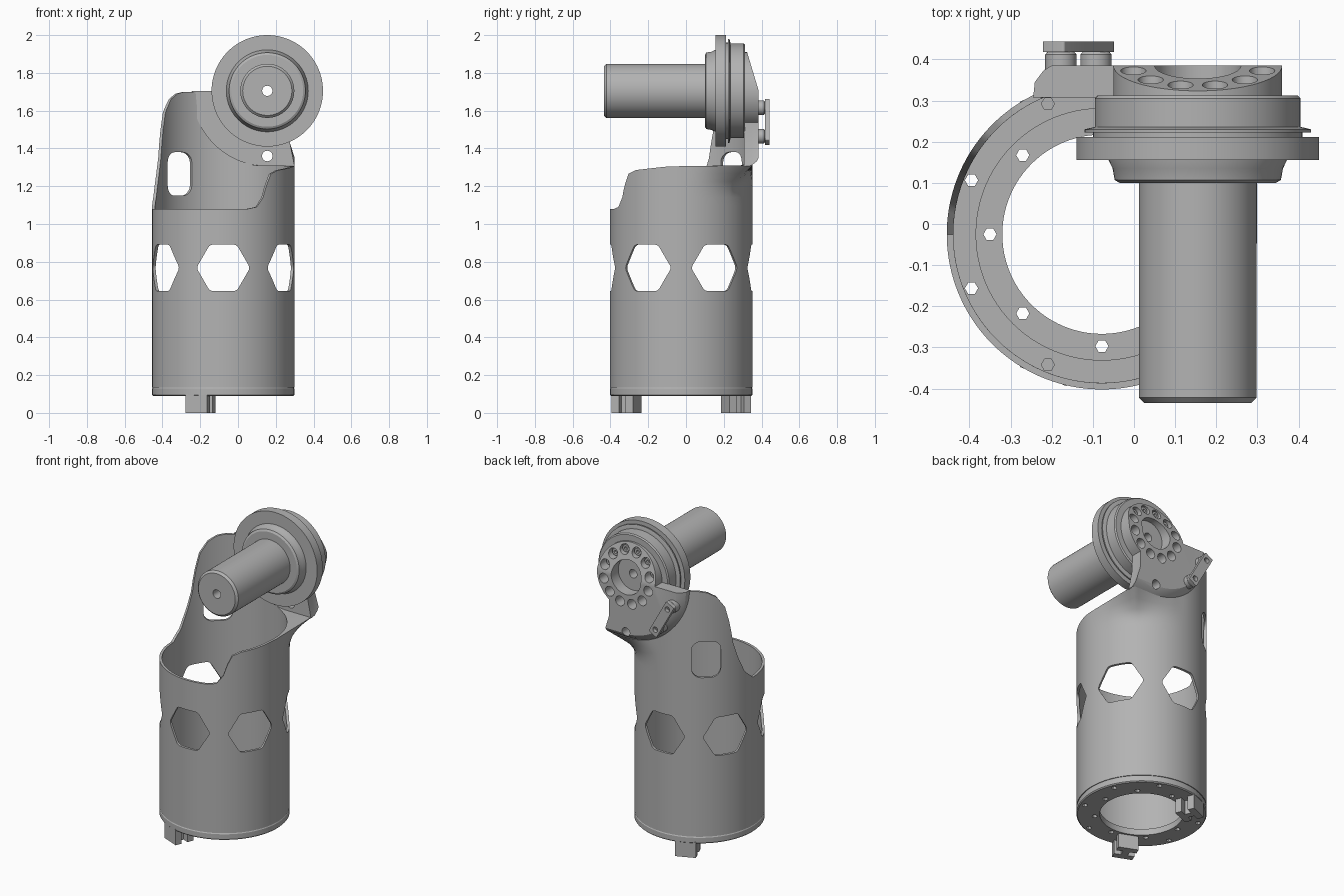
import bpy, bmesh, math
from math import sin, cos, pi, radians
from mathutils import Matrix, Vector

if "Cube" in bpy.data.objects:
    bpy.data.objects.remove(bpy.data.objects["Cube"])

grey = bpy.data.materials.new("machined_grey")
grey.use_nodes = True
grey.diffuse_color = (0.45, 0.45, 0.45, 1)
grey.node_tree.nodes["Principled BSDF"].inputs["Base Color"].default_value = (0.45, 0.45, 0.45, 1)

TX, TY, R, RIN = -0.078, -0.025, 0.377, 0.361   # tube axis and radii
JX, JZ = 0.155, 1.705                            # joint axis


def finish(name, bm):
    bmesh.ops.recalc_face_normals(bm, faces=bm.faces[:])
    me = bpy.data.meshes.new(name)
    bm.to_mesh(me)
    bm.free()
    me.materials.append(grey)
    ob = bpy.data.objects.new(name, me)
    bpy.context.collection.objects.link(ob)
    return ob


def rings_mesh(bm, rings, closed):
    """Skin a list of closed point rings; join last to first if closed, else cap."""
    vs = [[bm.verts.new(p) for p in ring] for ring in rings]
    n = len(vs[0])
    for i in range(len(vs) if closed else len(vs) - 1):
        a, b = vs[i], vs[(i + 1) % len(vs)]
        for j in range(n):
            k = (j + 1) % n
            bm.faces.new((a[j], a[k], b[k], b[j]))
    if not closed:
        bm.faces.new(vs[0][::-1])
        bm.faces.new(vs[-1])


def frame(origin, u, v, w):
    return Matrix.Translation(origin) @ Matrix((u, v, w)).transposed().to_4x4()


def radial(deg, z):
    a = radians(deg)
    return frame((TX, TY, z), (-sin(a), cos(a), 0), (0, 0, 1), (cos(a), sin(a), 0))


def along_y(x, z):
    return frame((x, 0, z), (1, 0, 0), (0, 0, 1), (0, 1, 0))


def prism(name, pts, mat, lo, hi):
    bm = bmesh.new()
    rings_mesh(bm, [[mat @ Vector((x, y, h)) for x, y in pts] for h in (lo, hi)], False)
    return finish(name, bm)


def lathe(name, profile, mat, seg=96):
    bm = bmesh.new()
    rings_mesh(bm, [[mat @ Vector((r * cos(2 * pi * i / seg), r * sin(2 * pi * i / seg), h))
                     for i in range(seg)] for r, h in profile], True)
    return finish(name, bm)


def circle(r, n=24, x=0, y=0):
    return [(x + r * cos(2 * pi * i / n), y + r * sin(2 * pi * i / n)) for i in range(n)]


def rounded(corners, rho, steps=4):
    """Convex counter-clockwise outline with each corner swollen by an arc."""
    out, n = [], len(corners)
    for i, (x, y) in enumerate(corners):
        p, q = corners[i - 1], corners[(i + 1) % n]
        a = math.atan2(y - p[1], x - p[0]) - pi / 2
        turn = (math.atan2(q[1] - y, q[0] - x) - pi / 2 - a) % (2 * pi)
        for s in range(steps + 1):
            t = a + turn * s / steps
            out.append((x + rho * cos(t), y + rho * sin(t)))
    return out


def cut(ob, cutters):
    for c in cutters:
        m = ob.modifiers.new("cut", 'BOOLEAN')
        m.operation, m.solver, m.object = 'DIFFERENCE', 'EXACT', c
    bpy.context.view_layer.update()
    deps = bpy.context.evaluated_depsgraph_get()
    me = bpy.data.meshes.new_from_object(ob.evaluated_get(deps))
    ob.modifiers.clear()
    ob.data = me
    for c in cutters:
        bpy.data.objects.remove(c)


# --- Tube: rim height varies with angle, back corner squares off near the shelf
RIM = [(-180, 1.08), (-70, 1.08), (-62, 1.09), (-56, 1.14), (-53, 1.2), (-48, 1.265),
       (-40, 1.285), (-10, 1.305), (45, 1.31), (114, 1.7), (124, 1.7), (132, 1.69),
       (140, 1.66), (148, 1.59), (153, 1.47), (156, 1.35), (161, 1.25), (169, 1.14), (180, 1.08)]


def rim(deg):
    if 45 <= deg < 113:
        a = radians(deg)
        x = TX + R * cos(a) / (sin(a) if deg < 90 else 1)
        d = min(0, x - JX)
        return JZ - math.sqrt(max(0, 0.395 ** 2 - d * d))
    for (a, za), (b, zb) in zip(RIM, RIM[1:]):
        if a <= deg <= b:
            return za + (zb - za) * (deg - a) / (b - a)


def outer_radius(deg, z):
    if not 0 < deg < 90:
        return R
    a = radians(deg)
    t = min(1, max(0, (z - 1.16) / 0.14))
    return R + t * t * (R / max(cos(a), sin(a)) - R)


def column(deg):
    a, top, n = radians(deg), rim(deg), 28
    zs = [0.135 + (top - 0.135) * k / n for k in range(n + 1)]
    loop = [(outer_radius(deg, z), z) for z in zs] + [(RIN, z) for z in reversed(zs)]
    return [(TX + r * cos(a), TY + r * sin(a), z) for r, z in loop]


bm = bmesh.new()
rings_mesh(bm, [column(-180 + 2 * i) for i in range(180)], True)
tube = finish("tube_body", bm)
hexagon = rounded(circle(0.105, 6), 0.032)
slot = rounded([(-0.03, -0.06), (0.03, -0.06), (0.03, 0.06), (-0.03, 0.06)], 0.055, 6)
cut(tube, [prism("window_cutter", hexagon, radial(30 + 60 * i, 0.768), 0.2, 0.6) for i in range(6)]
    + [prism("slot_cutter", slot, radial(131, 1.265), 0.2, 0.6)])

# --- Base ring with two circles of bolt holes
upright = Matrix.Translation((TX, TY, 0))
base = lathe("base_ring", [(0.242, 0.09), (0.371, 0.09), (R, 0.096), (R, 0.128), (0.372, 0.136),
                           (RIN, 0.136), (RIN, 0.118), (0.307, 0.118), (0.307, 0.13), (0.242, 0.13)], upright)
cut(base, [prism("bolt_cutter", circle(0.016, 6, r * cos(a), r * sin(a)), upright, 0.05, 0.2)
           for i in range(8) for r, a in ((0.272, i * pi / 4), (0.343, (i + 0.5) * pi / 4))])

# --- Feet: H-shaped lugs under the base
h, w = 0.061, 0.02
lug = [(-h, -h), (-w, -h), (-w, -w), (w, -w), (w, -h), (h, -h),
       (h, h), (w, h), (w, w), (-w, w), (-w, h), (-h, h)]
for name, deg in (("back_foot", 112.5), ("front_foot", -112.5)):
    turn = upright @ Matrix.Rotation(radians(deg), 4, 'Z') @ Matrix.Translation((0.313, 0, 0))
    prism(name, lug, turn, 0, 0.1)

# --- Joint: motor, flange, wheel and housing turned about one axis
joint = along_y(JX, JZ)
hole = 0.027
lathe("motor", [(hole, -0.435), (0.13, -0.435), (0.143, -0.422), (0.143, 0.11), (hole, 0.11)], joint)
lathe("motor_flange", [(hole, 0.1), (0.19, 0.1), (0.202, 0.107), (0.207, 0.135), (0.217, 0.156),
                       (0.217, 0.17), (hole, 0.17)], joint)
lathe("wheel", [(hole, 0.156), (0.295, 0.156), (0.295, 0.212), (0.255, 0.212), (0.255, 0.222),
                (0.275, 0.222), (0.275, 0.23), (0.25, 0.236), (hole, 0.236)], joint)
lathe("housing", [(hole, 0.23), (0.25, 0.23), (0.25, 0.305), (0.243, 0.312), (hole, 0.312)], joint)


# --- Mounting plate: disc that widens into the shelf, leaning forward at the top
def plate_outline(r):
    pts = [(0.145, -r)]
    pts += [(r * cos(radians(d)), r * sin(radians(d))) for d in range(270, 179, -6)]
    pts += [(0.205 * cos(radians(d)), 0.205 * sin(radians(d))) for d in range(180, -56, -5)]
    return pts + [(0.12, -0.275)]


bm = bmesh.new()
rings_mesh(bm, [[joint @ Vector((x, z, y)) for x, z in plate_outline(r)]
                for r, y in ((0.4, 0.308), (0.396, 0.345), (0.375, 0.373), (0.355, 0.385))], False)
bmesh.ops.bisect_plane(bm, geom=bm.verts[:] + bm.edges[:] + bm.faces[:],
                       plane_co=(0, 0, JZ), plane_no=(0, 0, 1))
for v in bm.verts:
    if v.co.z > JZ and v.co.y > 0.31:
        v.co.y -= (v.co.y - 0.308) * 0.8 * (v.co.z - JZ) / 0.205
plate = finish("mounting_plate", bm)
bolts = [(0.162 * cos(radians(15 + 30 * i)), 0.162 * sin(radians(15 + 30 * i))) for i in range(12)]
cut(plate, [prism("centre_cutter", circle(0.105, 48), joint, 0.2, 0.5),
            prism("drain_cutter", circle(0.028), along_y(JX, 1.36), 0.2, 0.5)]
    + [prism("pocket_cutter", circle(0.031, 20, x, z), joint, 0.2, 0.5) for x, z in bolts])
for x, z in bolts:
    lathe("plate_bolt", [(0.01, 0.305), (0.023, 0.305), (0.023, 0.326), (0.01, 0.326)],
          along_y(JX + x, JZ + z), 16)

# --- Clamp bar on two bosses
tilt = along_y(-0.135, 1.54) @ Matrix.Rotation(radians(-60.6), 4, 'Z')
bar = prism("clamp_bar", rounded([(-0.12, -0.025), (0.12, -0.025), (0.12, 0.025), (-0.12, 0.025)], 0.006),
            tilt, 0.418, 0.443)
cut(bar, [prism("bar_cutter", circle(0.017, 16, s * 0.087), tilt, 0.4, 0.5) for s in (-1, 1)])
for s in (-1, 1):
    lathe("clamp_boss", [(0.01, 0.37), (0.038, 0.37), (0.038, 0.412), (0.032, 0.419), (0.01, 0.419)],
          tilt @ Matrix.Translation((s * 0.087, 0, 0)), 24)

# --- Smooth round faces, keep edges sharp
for ob in bpy.context.collection.objects:
    ob.select_set(ob.type == 'MESH')
    if ob.type == 'MESH':
        bpy.context.view_layer.objects.active = ob
bpy.ops.object.shade_smooth_by_angle(angle=radians(30))
